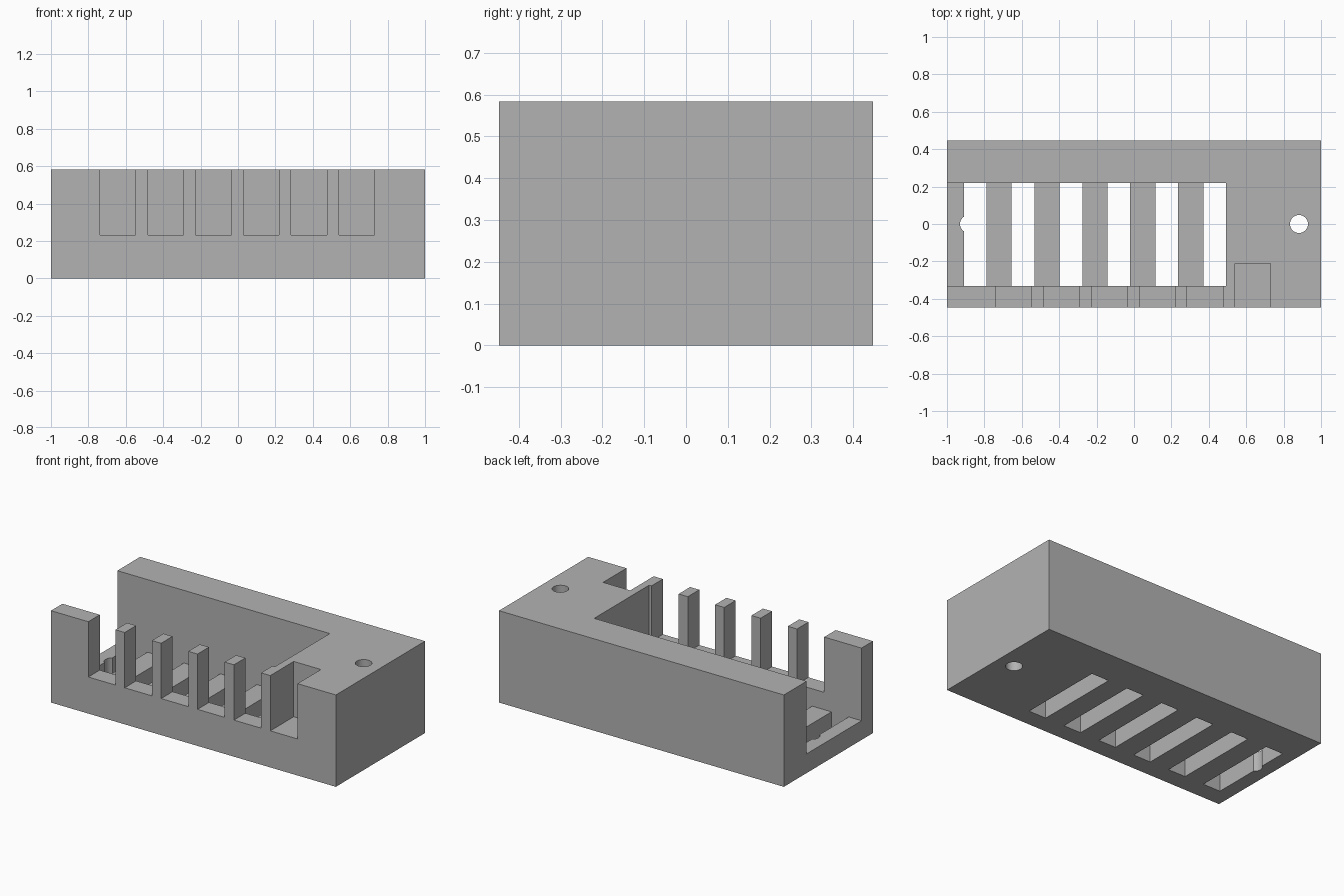
import bpy
from mathutils import Vector

if "Cube" in bpy.data.objects:
    bpy.data.objects.remove(bpy.data.objects["Cube"], do_unlink=True)

W, D, H = 1.0, 0.447, 0.583      # half width, half depth, height
FLOOR, SILL = 0.122, 0.232       # cavity floor, front notch sill
FRONT, BACK = -0.332, 0.218      # cavity walls in y
PITCH = 0.2562
OVER = 0.1                       # cutter overshoot


def box(name, lo, hi):
    lo, hi = Vector(lo), Vector(hi)
    bpy.ops.mesh.primitive_cube_add(size=1, location=(lo + hi) / 2)
    ob = bpy.context.object
    ob.name = name
    ob.scale = hi - lo
    bpy.ops.object.transform_apply(location=True, rotation=False, scale=True)
    return ob


def cut(target, cutter):
    cutter.hide_render = True
    mod = target.modifiers.new("cut", 'BOOLEAN')
    mod.operation = 'DIFFERENCE'
    mod.solver = 'EXACT'
    mod.object = cutter
    bpy.context.view_layer.objects.active = target
    bpy.ops.object.modifier_apply(modifier=mod.name)
    bpy.data.objects.remove(cutter, do_unlink=True)


# Solid block
block = box("slotted_block", (-W, -D, 0), (W, D, H))

# Main cavity, open at the top and at the right end
cut(block, box("cavity_cutter", (-W - OVER, FRONT, FLOOR), (0.492, BACK, H + OVER)))

for i in range(6):
    # Slot through the floor
    x = -0.910 + i * PITCH
    cut(block, box("slot_cutter", (x, FRONT, -OVER), (x + 0.121, BACK, FLOOR + OVER)))
    # Notch in the front wall, the last one reaching into the solid end
    x = -0.738 + i * PITCH * 0.9975
    depth = -0.212 if i == 5 else FRONT + 0.05
    cut(block, box("notch_cutter", (x, -D - OVER, SILL), (x + 0.191, depth, H + OVER)))

# Mounting holes at both ends
for x in (-0.882, 0.882):
    bpy.ops.mesh.primitive_cylinder_add(vertices=48, radius=0.048, depth=2, location=(x, 0, 0))
    cut(block, bpy.context.object)

# Plain grey material
grey = bpy.data.materials.new("plain grey")
grey.use_nodes = True
colour = (0.45, 0.45, 0.45, 1)
grey.diffuse_color = colour
grey.node_tree.nodes["Principled BSDF"].inputs["Base Color"].default_value = colour
block.data.materials.clear()
block.data.materials.append(grey)

# Smooth hole walls, sharp edges elsewhere
bpy.ops.object.select_all(action='DESELECT')
block.select_set(True)
bpy.context.view_layer.objects.active = block
bpy.ops.object.shade_smooth_by_angle()
